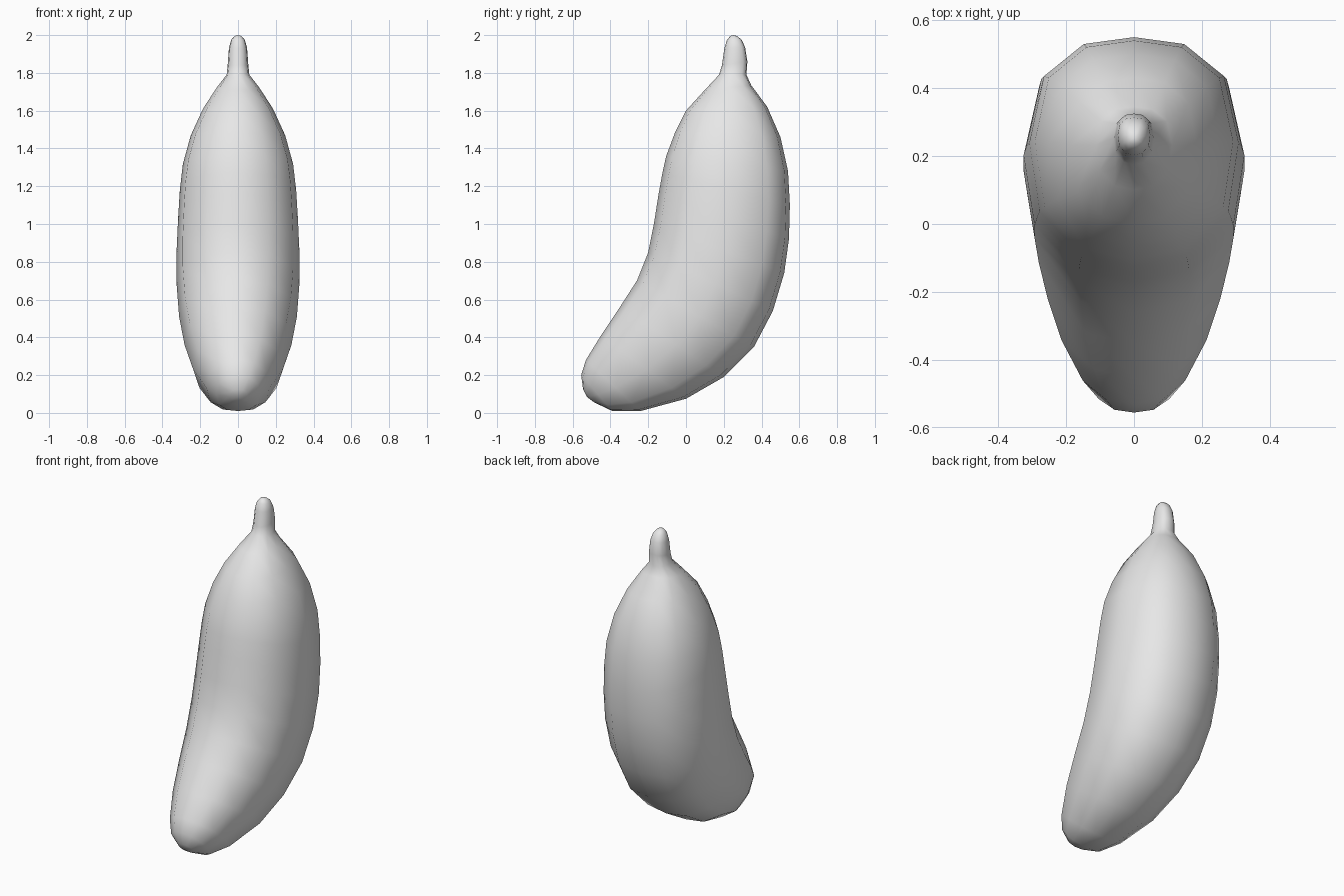
import bpy, bmesh
from mathutils import Vector

if "Cube" in bpy.data.objects:
    bpy.data.objects.remove(bpy.data.objects["Cube"])

# stations from tip to stem: inner edge (y, z), outer edge (y, z), half width
STATIONS = [
    (-.545, .125, -.485, .055, .05),
    (-.555, .20, -.39, .01, .115),
    (-.53, .28, -.24, .01, .168),
    (-.45, .41, 0, .075, .237),
    (-.35, .56, .20, .19, .283),
    (-.26, .70, .36, .35, .312),
    (-.20, .85, .46, .54, .325),
    (-.17, 1.00, .52, .74, .325),
    (-.145, 1.16, .545, .92, .317),
    (-.125, 1.27, .55, 1.10, .308),
    (-.105, 1.36, .54, 1.28, .292),
    (-.06, 1.48, .50, 1.46, .25),
    (0, 1.60, .43, 1.62, .185),
    (.10, 1.71, .345, 1.735, .112),
    (.175, 1.79, .32, 1.79, .06),
    (.19, 1.84, .325, 1.86, .054),
    (.203, 1.93, .313, 1.935, .048),
    (.217, 1.975, .295, 1.975, .036),
    (.235, 1.996, .272, 1.994, .018),
]
# half cross-section: (width, inner -1 .. outer 1), squarish on the outer curve
HALF = [(0, 1), (.48, .94), (.86, .66), (1, .08), (.9, -.52), (.5, -.9), (0, -1)]
SECTION = HALF + [(-x, v) for x, v in HALF[-2:0:-1]]

# banana body and stem, lofted through the stations
bm = bmesh.new()
rings = []
for yi, zi, yo, zo, w in STATIONS:
    inner, outer = Vector((0, yi, zi)), Vector((0, yo, zo))
    mid, half = (inner + outer) / 2, (outer - inner) / 2
    rings.append([bm.verts.new(mid + half * v + Vector((w * x, 0, 0))) for x, v in SECTION])
n = len(SECTION)
for a, b in zip(rings, rings[1:]):
    for i in range(n):
        j = (i + 1) % n
        bm.faces.new((a[i], a[j], b[j], b[i]))

# rounded end caps
for ring, tip in ((rings[0], (0, -.525, .085)), (rings[-1], (0, .253, 2.0))):
    c = bm.verts.new(tip)
    for i in range(n):
        bm.faces.new((ring[i], ring[(i + 1) % n], c))
bmesh.ops.recalc_face_normals(bm, faces=bm.faces)
for f in bm.faces:
    f.smooth = True

mesh = bpy.data.meshes.new("banana")
bm.to_mesh(mesh)
bm.free()
banana = bpy.data.objects.new("banana", mesh)
bpy.context.collection.objects.link(banana)

# single plain colour
mat = bpy.data.materials.new("light grey")
mat.diffuse_color = (.8, .8, .8, 1)
mat.use_nodes = True
mat.node_tree.nodes["Principled BSDF"].inputs["Base Color"].default_value = mat.diffuse_color
mesh.materials.append(mat)
